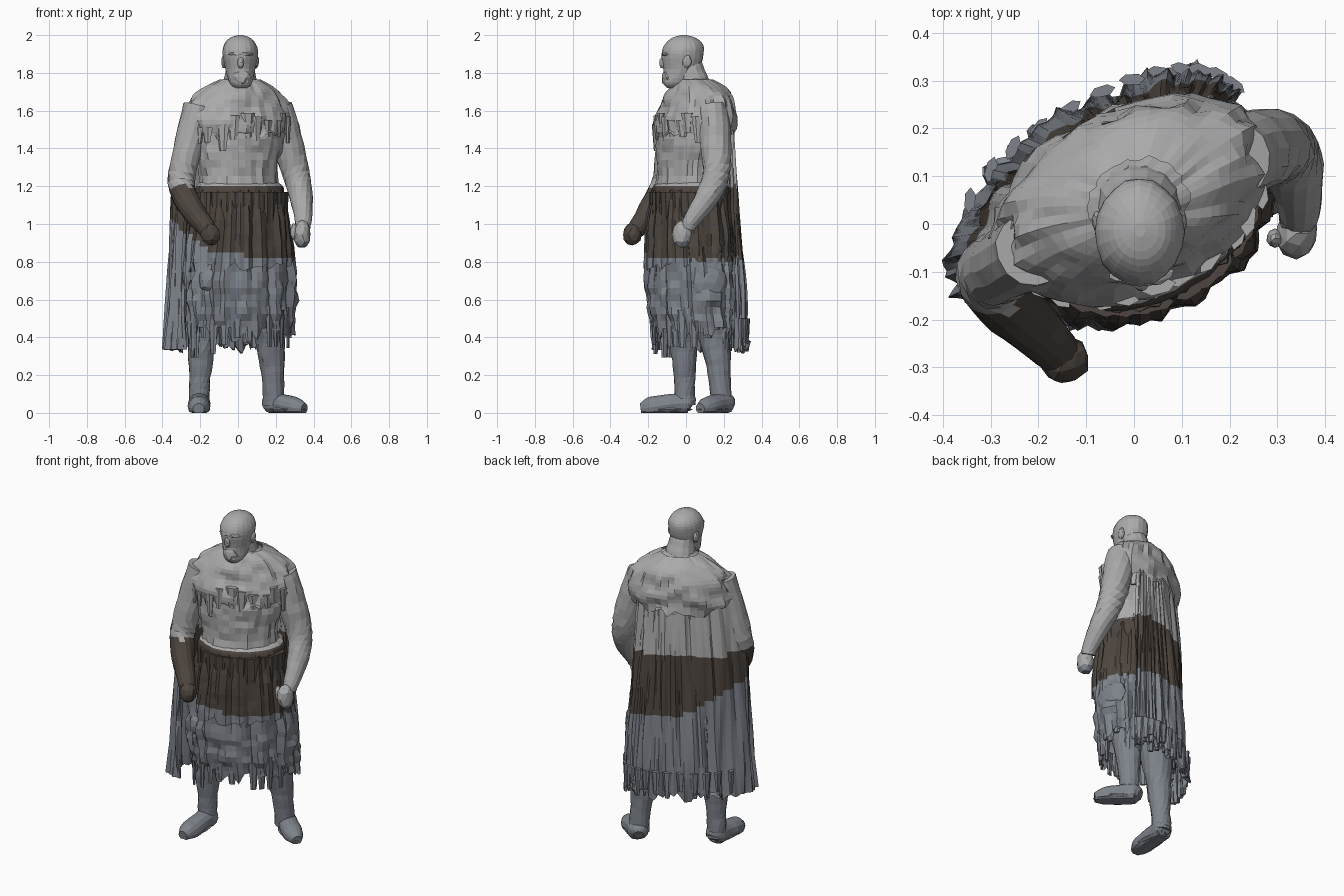
import bpy, bmesh, math, random
from mathutils import Vector, Matrix, noise

if "Cube" in bpy.data.objects:
    bpy.data.objects.remove(bpy.data.objects["Cube"])

random.seed(4)
TWIST = math.radians(25)      # whole body is turned a little


def material(name, rgb):
    m = bpy.data.materials.new(name)
    m.diffuse_color = (*rgb, 1)
    m.use_nodes = True
    m.node_tree.nodes["Principled BSDF"].inputs["Base Color"].default_value = m.diffuse_color
    return m


MATS = [material("pale_grey", (.40, .40, .40)),
        material("slate", (.21, .23, .26)),
        material("brown", (.075, .06, .05))]


def finish(name, bm, band=True):
    """Make the object and tint its faces by height, with a brown waist band."""
    bmesh.ops.recalc_face_normals(bm, faces=bm.faces)
    me = bpy.data.meshes.new(name)
    bm.to_mesh(me)
    bm.free()
    for m in MATS:
        me.materials.append(m)
    for p in me.polygons:
        x, y, z = p.center
        low = .84 - .1 * x + max(0, -.15 - x) * .7
        p.material_index = 2 if band and low < z < 1.2 else (1 if z < max(.9, low) else 0)
    ob = bpy.data.objects.new(name, me)
    bpy.context.collection.objects.link(ob)
    return ob


def spline(keys, k):
    """Catmull-Rom through tuples, k steps per span."""
    out, n = [], len(keys)
    for i in range(n - 1):
        a, b, c, d = (keys[max(0, min(n - 1, i + j))] for j in (-1, 0, 1, 2))
        for s in range(k):
            t = s / k
            out.append([.5 * (2 * q + (r - p) * t + (2 * p - 5 * q + 4 * r - w) * t * t
                              + (3 * q - p - 3 * r + w) * t ** 3)
                        for p, q, r, w in zip(a, b, c, d)])
    return out + [list(keys[-1])]


def grid(name, rows, closed=True, caps=True, band=True):
    bm = bmesh.new()
    vs = [[bm.verts.new(p) for p in row] for row in rows]
    n = len(vs[0])
    for a, b in zip(vs, vs[1:]):
        for i in range(n if closed else n - 1):
            j = (i + 1) % n
            bm.faces.new((a[i], a[j], b[j], b[i]))
    if caps and closed:
        bm.faces.new(vs[0])
        bm.faces.new(vs[-1])
    return finish(name, bm, band)


def loft(name, keys, n=40, k=4, rot=TWIST, rough=0, pleat=0, hem=0, caps=True):
    """Stacked ellipses (z, cx, cy, rx, ry); the last key may be a ragged hem."""
    rows = []
    data = spline(keys, k)
    for r, (z, cx, cy, rx, ry) in enumerate(data):
        row = []
        for i in range(n):
            a = math.tau * i / n
            u = Vector((math.cos(a), math.sin(a), 0))
            f = 1 + rough * noise.noise(Vector((u.x * 4, u.y * 4, z * 14)))
            f += pleat * noise.noise(Vector((u.x * 9, u.y * 9, z * 1.5)))
            p = Matrix.Rotation(rot, 3, 'Z') @ Vector((u.x * rx * f, u.y * ry * f, 0))
            drop = random.uniform(-hem, hem) if r == len(data) - 1 else 0
            row.append(p + Vector((cx, cy, z + drop)))
        rows.append(row)
    return grid(name, rows, caps=caps)


def tube(name, keys, n=14, k=4, rough=.08, band=True):
    """Round limb through (x, y, z, radius), kept above the ground."""
    pts = spline(keys, k)
    rows = []
    for i, (x, y, z, r) in enumerate(pts):
        t = Vector(pts[min(i + 1, len(pts) - 1)][:3]) - Vector(pts[max(i - 1, 0)][:3])
        q = t.to_track_quat('Z', 'Y')
        row = []
        for j in range(n):
            a = math.tau * j / n
            p = Vector((x, y, z)) + q @ Vector((math.cos(a) * r, math.sin(a) * r, 0))
            p += (p - Vector((x, y, z))) * rough * noise.noise(p * 18)
            p.z = max(p.z, 0)
            row.append(p)
        rows.append(row)
    return grid(name, rows, band=band)


def blob(name, pos, size, rot=0, jitter=.1, band=True):
    bm = bmesh.new()
    bmesh.ops.create_icosphere(bm, subdivisions=2, radius=1)
    for v in bm.verts:
        c = v.co * (1 + random.uniform(-jitter, jitter))
        c = Vector(a * b for a, b in zip(c, size))
        v.co = Matrix.Rotation(rot, 3, 'Z') @ c + Vector(pos)
    return finish(name, bm, band)


def tatters(name, items):
    """Hanging tapered strips: (x, y, top z, length, width)."""
    bm = bmesh.new()
    for x, y, z, length, w in items:
        face = math.atan2(y - .03, x - .01)
        m = (Matrix.Translation((x, y, z - length / 2)) @ Matrix.Rotation(face, 4, 'Z')
             @ Matrix.Diagonal((.45, 1, 1, 1)))
        bmesh.ops.create_cone(bm, cap_ends=True, segments=6, radius1=w * .5,
                              radius2=w, depth=length, matrix=m)
    return finish(name, bm)


def around(count, rx, ry, a0=0, a1=360):
    for i in range(count):
        a = math.radians(a0 + (a1 - a0) * (i + random.random() * .6) / count)
        p = Matrix.Rotation(TWIST, 2) @ Vector((rx * math.cos(a), ry * math.sin(a)))
        yield p.x + .01, p.y + .03


# Head, face and neck
loft("head", [(1.72, .015, -.065, .035, .035), (1.75, .015, -.052, .062, .07),
              (1.82, .012, -.025, .078, .096), (1.9, .012, -.018, .094, .112),
              (1.95, .012, -.012, .085, .1), (1.985, .012, -.012, .055, .063),
              (2, .012, -.012, .012, .015)], n=20, k=3, rot=0, rough=.05)
blob("nose", (.015, -.122, 1.855), (.017, .02, .032))
blob("brow", (.012, -.105, 1.9), (.07, .025, .014))
blob("beard", (.015, -.09, 1.775), (.052, .042, .045))
for s in (-1, 1):
    blob("ear", (.012 + s * .085, .005, 1.86), (.014, .025, .036))
tube("neck", [(.01, .05, 1.62, .12), (.01, .04, 1.74, .09), (.01, .015, 1.84, .07)])

# Torso and ragged shoulder mantle
loft("torso", [(1.12, .01, .02, .22, .17), (1.3, 0, .02, .215, .16),
               (1.45, 0, .03, .255, .172), (1.58, 0, .045, .27, .162),
               (1.66, 0, .05, .23, .135), (1.72, .01, .05, .15, .1),
               (1.77, .01, .04, .08, .08)], rough=.1)
loft("shoulder_mantle", [(1.765, .01, .045, .105, .09), (1.715, .005, .06, .2, .14),
                         (1.64, 0, .06, .275, .17), (1.55, 0, .05, .3, .19),
                         (1.47, 0, .045, .295, .188)],
     n=44, rough=.13, hem=.035, caps=False)
tatters("mantle_fringe", [(x, y, random.uniform(1.5, 1.6), random.uniform(.08, .15), .038)
                          for x, y in around(24, .275, .165)])

# Arms and hands
tube("left_arm", [(.205, .135, 1.62, .085), (.255, .155, 1.45, .085), (.308, .16, 1.26, .073),
                  (.335, .11, 1.14, .062), (.345, .03, 1.02, .045), (.342, .01, .98, .04)],
     band=False)
blob("left_hand", (.34, -.02, .945), (.045, .052, .075), jitter=.06, band=False)
blob("left_thumb", (.295, -.03, .96), (.018, .02, .045), jitter=.05, band=False)
tube("right_arm", [(-.21, -.05, 1.62, .08), (-.26, -.08, 1.42, .078), (-.3, -.11, 1.22, .072),
                   (-.25, -.18, 1.09, .064), (-.17, -.255, .98, .05), (-.155, -.27, .96, .045)])
blob("right_hand", (-.145, -.285, .945), (.052, .05, .06), rot=.5, jitter=.06)

# Waist wrap, pleated kilt and ragged underskirt
loft("waist_wrap", [(1.22, .005, .025, .215, .16), (1.19, .01, .025, .24, .185),
                    (1.12, .01, .025, .245, .195), (1.06, .01, .025, .24, .18)], rough=.07)
loft("kilt", [(1.18, .01, .022, .235, .187), (1.02, .01, .022, .262, .212),
              (.88, .01, .022, .282, .22), (.78, .01, .022, .29, .22)],
     n=72, pleat=.1, rough=.03, hem=.03, caps=False)
loft("underskirt", [(.88, .01, .025, .275, .21), (.7, .01, .03, .3, .213),
                    (.56, .01, .035, .3, .21), (.43, .015, .05, .29, .195)],
     n=64, pleat=.13, rough=.1, hem=.055, caps=False)
tatters("skirt_strips", [(x, y + .01, random.uniform(.5, .62), random.uniform(.13, .22), .034)
                         for x, y in around(28, .28, .188)])
tatters("kilt_straps", [(x, y, 1.17, random.uniform(.26, .36), .034)
                        for x, y in around(14, .25, .2, 190, 350)])
blob("hip_pouch", (.265, .12, .69), (.045, .1, .1), rot=.2, jitter=.06)
blob("front_pouch", (-.15, -.175, .7), (.06, .04, .07), rot=-.1)

# Cape hanging from inside the mantle over the back and right side
TOP = [(-.25, -.12), (-.275, -.09), (-.27, -.03), (-.2, .08), (-.1, .155),
       (0, .2), (.07, .225), (.12, .24), (.16, .245)]
LOW = [(-.29, -.18), (-.37, -.155), (-.392, -.06), (-.31, .1), (-.2, .2),
       (-.05, .285), (.08, .322), (.17, .315), (.23, .275)]
top, low = spline(TOP, 9), spline(LOW, 9)
rows = []
STEPS = 40
for r in range(STEPS + 1):
    t = r / STEPS
    row = []
    for i, (a, b) in enumerate(zip(top, low)):
        # the right side flares out at once, the back hangs straighter
        p = Vector(a).lerp(Vector(b), t ** (.5 if i < 27 else .75))
        out = (p - Vector((.01, .03))).normalized()
        p += out * (.03 * noise.noise(Vector((i * .45, t * 2, 0))) * (.4 + t) - .002)
        hem = random.uniform(-.02, .05) if r == STEPS and i > 20 else 0
        z0 = 1.67 - .17 * ((i - 40) / 40) ** 2
        row.append((p.x, p.y, z0 + (.335 - z0) * t + hem))
    rows.append(row)
cape = grid("cape", rows, closed=False)
cape.modifiers.new("thickness", 'SOLIDIFY').thickness = .018
tatters("cape_fringe", [(x, y, .5, random.uniform(.1, .17), .028)
                        for x, y in low[24:70:4]])

# Legs and boots
tube("right_leg", [(-.13, 0, .72, .1), (-.17, -.01, .52, .092), (-.19, -.012, .38, .074),
                   (-.198, -.01, .28, .066), (-.203, -.008, .16, .055), (-.205, -.005, .04, .056)])
tube("right_boot", [(-.205, .035, .04, .03), (-.205, .01, .05, .058), (-.205, -.08, .045, .056),
                    (-.207, -.18, .03, .058), (-.208, -.24, .022, .03)])
tube("left_leg", [(.13, .1, .72, .11), (.165, .13, .52, .1), (.172, .152, .38, .08),
                  (.18, .168, .28, .069), (.186, .18, .16, .058), (.19, .19, .04, .057)])
tube("left_boot", [(.155, .24, .04, .03), (.175, .215, .05, .057), (.235, .165, .045, .056),
                   (.305, .11, .03, .055), (.352, .075, .022, .028)])
for name, x, y, r in (("right_boot_sole", -.205, -.1, 0), ("left_boot_sole", .25, .15, .9)):
    blob(name, (x, y, .018), (.06, .135, .018), rot=r, jitter=.02)
